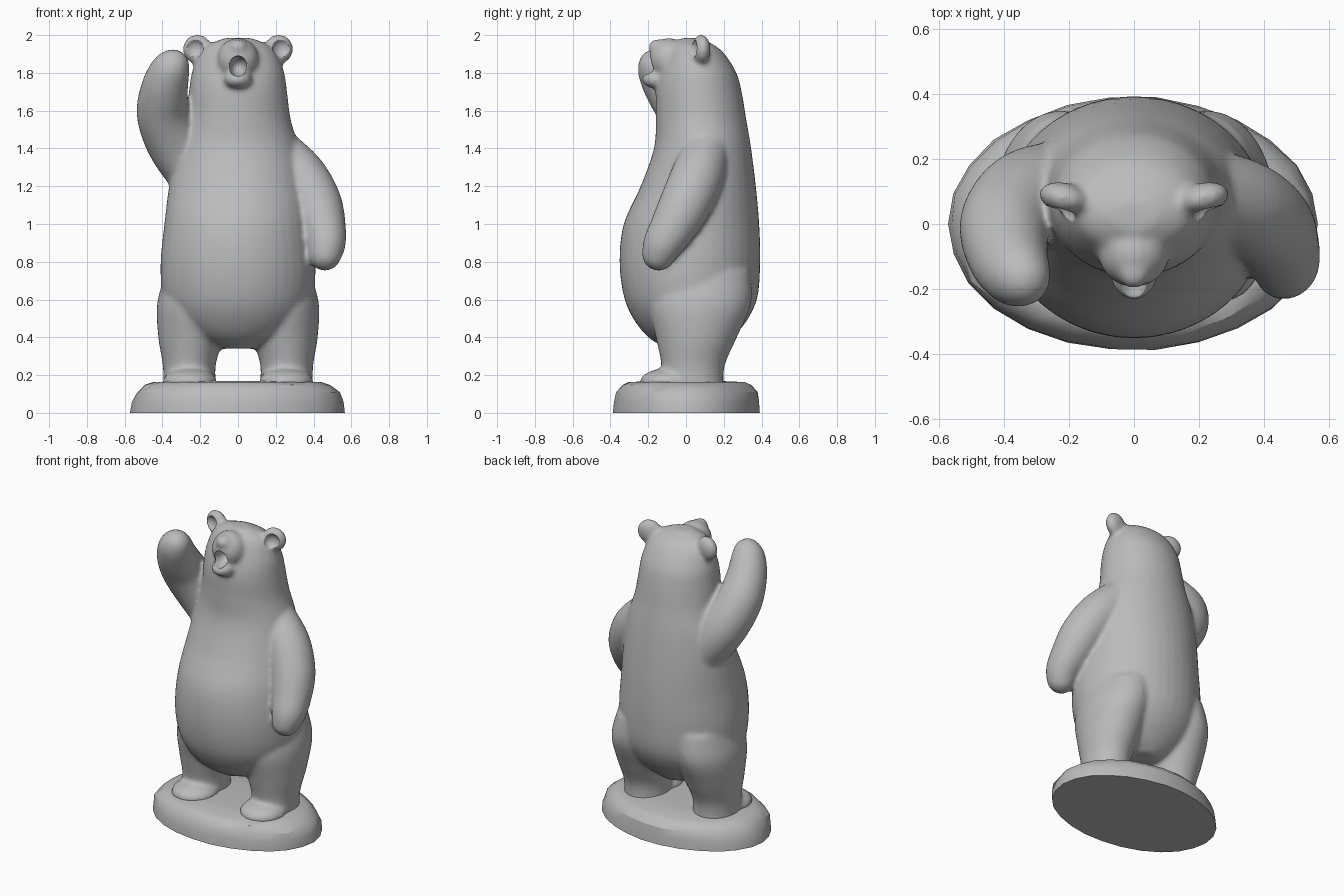
import bpy, bmesh, math, random
from mathutils import Matrix, Vector

cube = bpy.data.objects.get("Cube")
if cube:
    bpy.data.objects.remove(cube, do_unlink=True)

stone = bpy.data.materials.new("grey_stone")
stone.use_nodes = True
GREY = (0.5, 0.5, 0.5, 1)
stone.diffuse_color = GREY
stone.node_tree.nodes["Principled BSDF"].inputs["Base Color"].default_value = GREY


def make_object(name, bm):
    bmesh.ops.recalc_face_normals(bm, faces=bm.faces)
    mesh = bpy.data.meshes.new(name)
    bm.to_mesh(mesh)
    bm.free()
    mesh.materials.append(stone)
    obj = bpy.data.objects.new(name, mesh)
    bpy.context.collection.objects.link(obj)
    return obj


def spline(points, steps):
    """Smooth curve through rows of numbers (Catmull-Rom)."""
    rows = [Vector(p) for p in points]
    rows = [rows[0]] + rows + [rows[-1]]
    out = []
    for a, b, c, d in zip(rows, rows[1:], rows[2:], rows[3:]):
        for i in range(steps):
            t = i / steps
            out.append(b + (c - a) * t / 2 + (a * 2 - b * 5 + c * 4 - d) * t * t / 2
                       + (b * 3 - a - c * 3 + d) * t ** 3 / 2)
    return out + [rows[-1]]


def skin(bm, rings):
    """Closed skin over rings of equal length."""
    loops = [[bm.verts.new(p) for p in ring] for ring in rings]
    n = len(loops[0])
    for low, high in zip(loops, loops[1:]):
        for i in range(n):
            bm.faces.new((low[i], low[(i + 1) % n], high[(i + 1) % n], high[i]))
    bm.faces.new(loops[0][::-1])
    bm.faces.new(loops[-1])


def loft(bm, rows, steps=5, n=40):
    """Upright loft; each row is z, centre x, front y, back y, half width."""
    rows = [(Vector((r[0], r[1])), r) for r in map(tuple, rows)]
    table = [Vector((r[0], r[1], r[2], r[3])) for _, r in rows]
    widths = [Vector((r[4], 0)) for _, r in rows]
    rings = []
    for (z, cx, front, back), (w, _) in zip(spline(table, steps), spline(widths, steps)):
        rings.append([(cx + w * math.cos(a), (front + back) / 2 + (back - front) / 2 * math.sin(a), z)
                      for a in (math.tau * i / n for i in range(n))])
    skin(bm, rings)


def ball(bm, centre, radii, turn=0):
    matrix = Matrix.Translation(centre) @ Matrix.Rotation(turn, 4, 'Z') @ Matrix.Diagonal((*radii, 1))
    bmesh.ops.create_uvsphere(bm, u_segments=24, v_segments=16, radius=1, matrix=matrix)


def limb(bm, points):
    """Chain of balls; each point is x, y, z, radius."""
    for x, y, z, r in spline(points, 7):
        ball(bm, (x, y, z), (r, r, r))


bear = bmesh.new()

# Torso, neck and head
loft(bear, [
    (0.34, 0, -0.10, 0.18, 0.10), (0.40, 0, -0.20, 0.25, 0.25), (0.50, 0, -0.28, 0.33, 0.35),
    (0.62, 0, -0.33, 0.38, 0.40), (0.80, 0, -0.352, 0.393, 0.41), (1.00, 0, -0.33, 0.388, 0.39),
    (1.20, 0, -0.24, 0.37, 0.365), (1.40, 0, -0.17, 0.345, 0.325), (1.55, 0, -0.16, 0.32, 0.28),
    (1.70, 0, -0.16, 0.295, 0.26), (1.80, 0, -0.14, 0.267, 0.245), (1.90, 0, -0.10, 0.205, 0.205),
    (1.95, 0, -0.07, 0.145, 0.155), (1.985, 0, -0.02, 0.07, 0.07)])

# Muzzle, nose and lower jaw
ball(bear, (0, -0.09, 1.87), (0.11, 0.105, 0.115))
ball(bear, (0, -0.15, 1.935), (0.05, 0.05, 0.045))
ball(bear, (0, -0.15, 1.765), (0.075, 0.085, 0.05))

# Legs, feet and ears
for s in (-1, 1):
    loft(bear, [
        (0.12, s * 0.255, -0.13, 0.20, 0.14), (0.25, s * 0.258, -0.13, 0.205, 0.14),
        (0.40, s * 0.25, -0.16, 0.27, 0.172), (0.58, s * 0.235, -0.20, 0.345, 0.193),
        (0.75, s * 0.20, -0.17, 0.34, 0.18)])
    ball(bear, (s * 0.255, -0.09, 0.165), (0.145, 0.155, 0.072))
    ball(bear, (s * 0.215, 0.08, 1.925), (0.08, 0.048, 0.08), s * 0.25)

# Raised right arm and lowered left arm
limb(bear, [(-0.22, 0.12, 1.25, 0.14), (-0.33, 0.08, 1.42, 0.15), (-0.395, 0.0, 1.58, 0.142),
            (-0.39, -0.09, 1.71, 0.126), (-0.365, -0.145, 1.80, 0.108), (-0.345, -0.165, 1.838, 0.088)])
limb(bear, [(0.22, 0.10, 1.37, 0.13), (0.33, 0.06, 1.25, 0.142), (0.41, 0.0, 1.11, 0.14),
            (0.45, -0.07, 0.98, 0.122), (0.465, -0.12, 0.90, 0.106), (0.46, -0.145, 0.84, 0.088)])
bear = make_object("bear", bear)

# Open mouth and ear hollows
hollows = bmesh.new()
ball(hollows, (0, -0.20, 1.835), (0.048, 0.10, 0.055))
for s in (-1, 1):
    ball(hollows, (s * 0.23, 0.03, 1.93), (0.05, 0.04, 0.05), s * 0.25)
hollows = make_object("hollow_cutter", hollows)
hollows.hide_render = True

# Fuse the parts, carve and soften
bpy.context.view_layer.objects.active = bear
fuse = bear.modifiers.new("fuse", 'REMESH')
fuse.mode = 'VOXEL'
fuse.voxel_size = 0.012
blend = bear.modifiers.new("blend", 'SMOOTH')
blend.factor, blend.iterations = 0.5, 10
carve = bear.modifiers.new("carve", 'BOOLEAN')
carve.object, carve.operation, carve.solver = hollows, 'DIFFERENCE', 'EXACT'
soften = bear.modifiers.new("soften", 'SMOOTH')
soften.factor, soften.iterations = 0.5, 3
for name in [m.name for m in bear.modifiers]:
    bpy.ops.object.modifier_apply(modifier=name)
bpy.data.objects.remove(hollows, do_unlink=True)
bear.data.polygons.foreach_set("use_smooth", [True] * len(bear.data.polygons))

# Rough rock underfoot
random.seed(4)
rock = bmesh.new()
n = 26
chips = [random.uniform(-0.02, 0.02) for _ in range(n)]
rings = []
for z, scale, rough in ((0, 1, 0.3), (0.06, 0.99, 0.4), (0.11, 0.955, 1), (0.148, 0.88, 1), (0.163, 0.79, 0.6), (0.17, 0.4, 0)):
    ring = []
    for i in range(n):
        a = math.tau * i / n
        k = scale + rough * (chips[i] + random.uniform(-0.015, 0.015))
        ring.append((-0.003 + 0.57 * k * math.cos(a), 0.39 * k * math.sin(a), z))
    rings.append(ring)
skin(rock, rings)
rock = make_object("rock_base", rock)
bpy.ops.object.select_all(action='DESELECT')
rock.select_set(True)
bpy.context.view_layer.objects.active = rock
bpy.ops.object.shade_smooth_by_angle(angle=math.radians(30))
